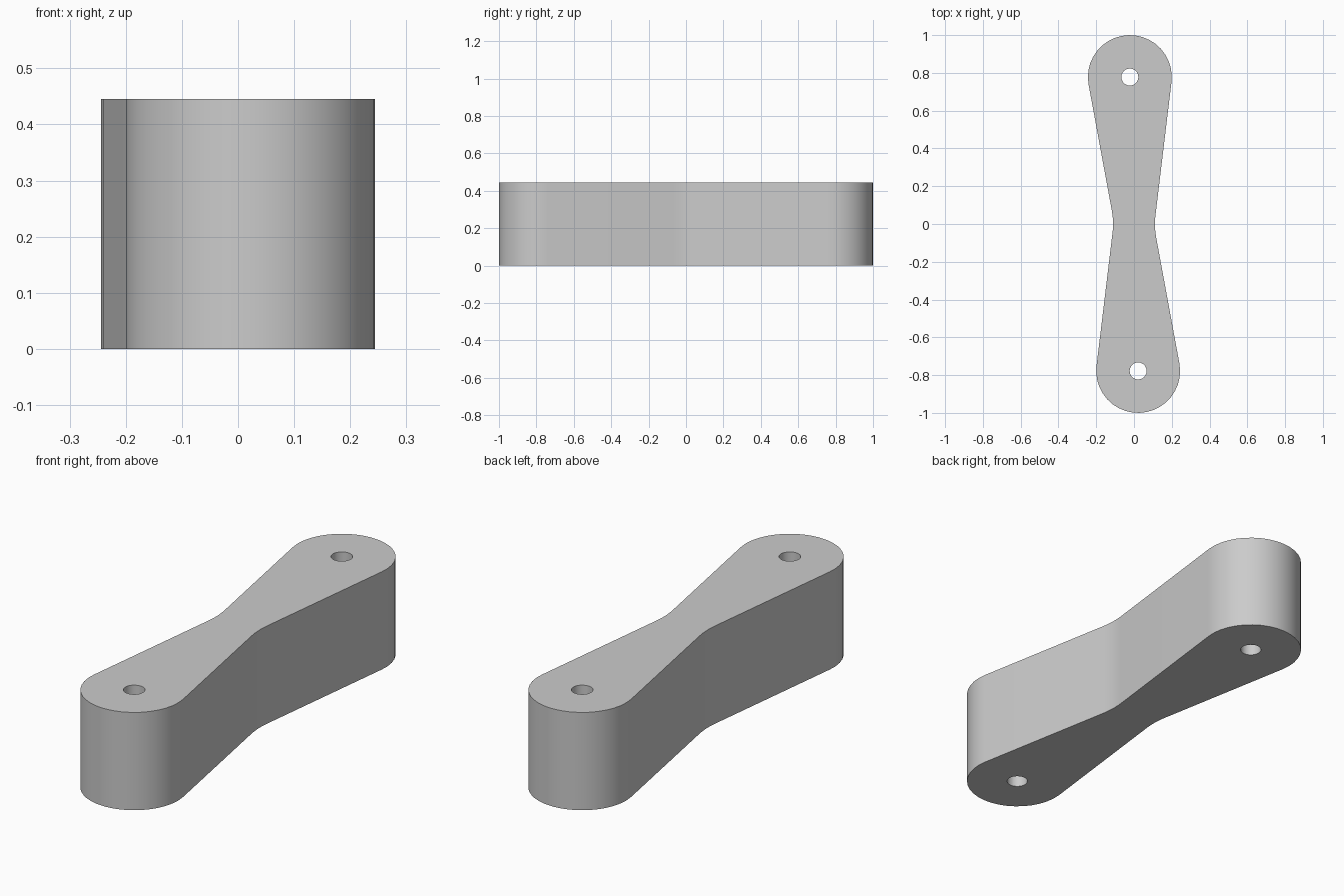
import bpy, bmesh
from math import sin, cos, pi, atan2, acos, hypot

old = bpy.data.objects.get("Cube")
if old:
    bpy.data.objects.remove(old, do_unlink=True)

HEIGHT = 0.445
END_X, END_Y, END_R = -0.022, 0.778, 0.222   # back end; the front end is its half-turn copy
WAIST, FILLET_R = 0.111, 0.4
HOLE_R = 0.045

grey = bpy.data.materials.new("light grey")
grey.use_nodes = True
grey.diffuse_color = (0.6, 0.6, 0.6, 1)
grey.node_tree.nodes["Principled BSDF"].inputs["Base Color"].default_value = (0.6, 0.6, 0.6, 1)


def arc(cx, cy, r, start, end, steps):
    angles = [start + (end - start) * i / steps for i in range(steps + 1)]
    return [(cx + r * cos(a), cy + r * sin(a)) for a in angles]


def prism(name, outline, bottom, top):
    bm = bmesh.new()
    face = bm.faces.new([bm.verts.new((x, y, bottom)) for x, y in outline])
    grown = bmesh.ops.extrude_face_region(bm, geom=[face])["geom"]
    verts = [v for v in grown if isinstance(v, bmesh.types.BMVert)]
    bmesh.ops.translate(bm, verts=verts, vec=(0, 0, top - bottom))
    bmesh.ops.recalc_face_normals(bm, faces=bm.faces)
    mesh = bpy.data.meshes.new(name)
    bm.to_mesh(mesh)
    bm.free()
    mesh.materials.append(grey)
    obj = bpy.data.objects.new(name, mesh)
    bpy.context.collection.objects.link(obj)
    return obj


def tangent_angle(side):
    """Tilt of the straight flank between a rounded end and the waist fillet."""
    dx, dy = WAIST + FILLET_R - side * END_X, END_Y
    return atan2(dy, dx) - acos((END_R + FILLET_R) / hypot(dx, dy))


# Half of the outline: the rounded back end, then the left waist fillet
right_tilt, left_tilt = tangent_angle(1), tangent_angle(-1)
half = arc(END_X, END_Y, END_R, -right_tilt, pi + left_tilt, 20)
half += arc(-WAIST - FILLET_R, 0, FILLET_R, left_tilt, -right_tilt, 6)
outline = half + [(-x, -y) for x, y in half]
link = prism("link_arm", outline, 0, HEIGHT)

# Pin holes through both ends
cutters = []
for sign, label in ((1, "back"), (-1, "front")):
    circle = arc(sign * END_X, sign * END_Y, HOLE_R, 0, 2 * pi, 24)[:-1]
    cutter = prism(label + "_hole_cutter", circle, -0.1, HEIGHT + 0.1)
    cutter.hide_render = True
    cutters.append(cutter)
    mod = link.modifiers.new(label + "_hole", "BOOLEAN")
    mod.operation = "DIFFERENCE"
    mod.solver = "EXACT"
    mod.object = cutter

bpy.ops.object.select_all(action="DESELECT")
link.select_set(True)
bpy.context.view_layer.objects.active = link
for mod in list(link.modifiers):
    bpy.ops.object.modifier_apply(modifier=mod.name)
for cutter in cutters:
    bpy.data.objects.remove(cutter, do_unlink=True)

# Smooth walls with crisp rims
bpy.ops.object.shade_smooth_by_angle(angle=pi / 6)
